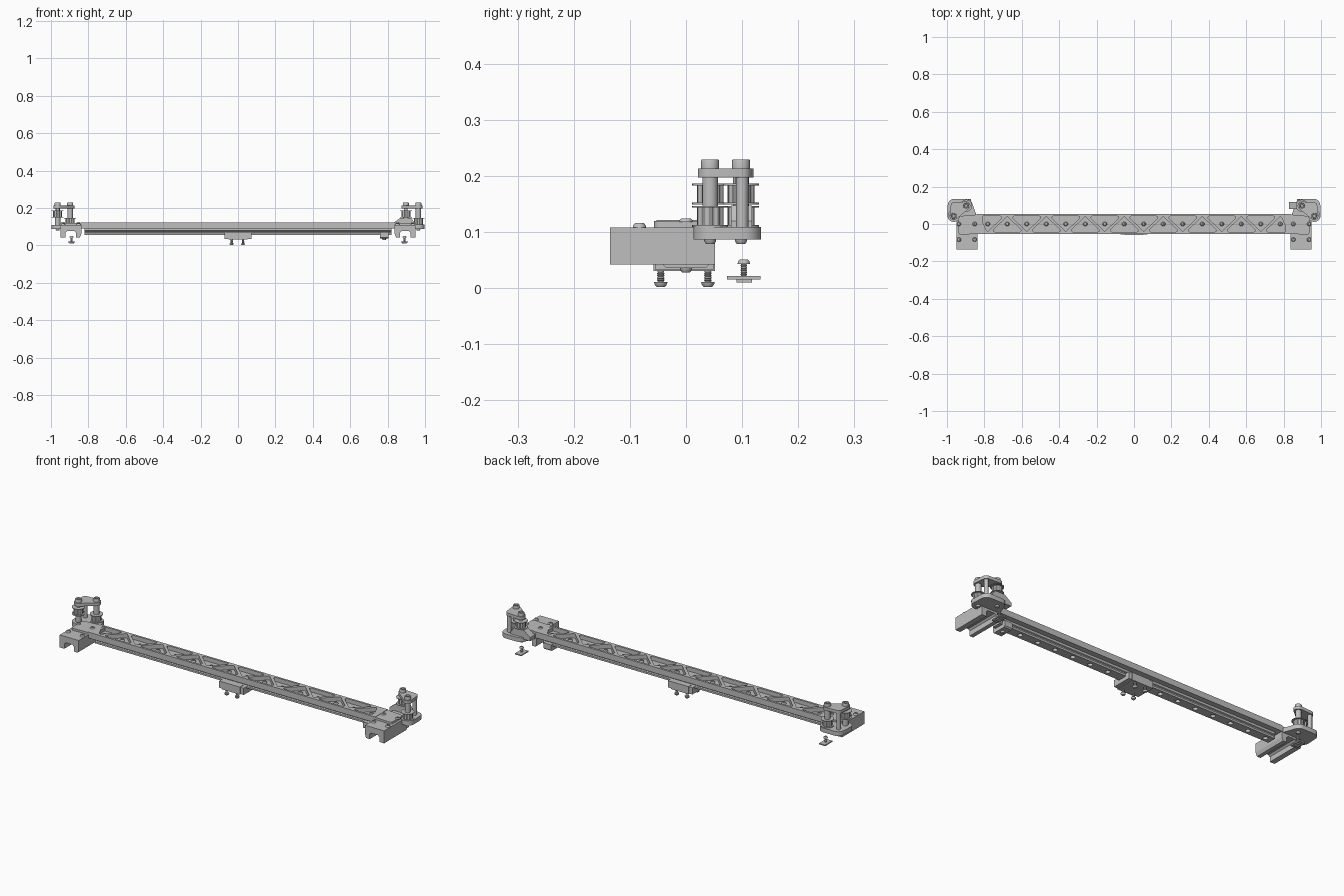
import bpy, bmesh, math
from mathutils import Vector

if "Cube" in bpy.data.objects:
    bpy.data.objects.remove(bpy.data.objects["Cube"])

grey = bpy.data.materials.new("plain grey")
grey.diffuse_color = (0.52, 0.52, 0.52, 1)
grey.use_nodes = True
grey.node_tree.nodes["Principled BSDF"].inputs["Base Color"].default_value = grey.diffuse_color


def finish(bm, name, smooth=True):
    bmesh.ops.recalc_face_normals(bm, faces=bm.faces)
    me = bpy.data.meshes.new(name)
    bm.to_mesh(me)
    bm.free()
    me.materials.append(grey)
    ob = bpy.data.objects.new(name, me)
    bpy.context.collection.objects.link(ob)
    if smooth:
        bpy.ops.object.select_all(action='DESELECT')
        ob.select_set(True)
        bpy.context.view_layer.objects.active = ob
        bpy.ops.object.shade_smooth_by_angle(angle=math.radians(35))
    return ob


def prism(bm, pts, axis, a, b):
    """Extrude a 2D outline from a to b along an axis."""
    def at(p, t):
        return {'x': (t, p[0], p[1]), 'y': (p[0], t, p[1]), 'z': (p[0], p[1], t)}[axis]
    lo = [bm.verts.new(at(p, a)) for p in pts]
    hi = [bm.verts.new(at(p, b)) for p in pts]
    bm.faces.new(lo)
    bm.faces.new(hi[::-1])
    n = len(pts)
    for i in range(n):
        bm.faces.new((lo[i], lo[(i + 1) % n], hi[(i + 1) % n], hi[i]))


def circle(x, y, r, n=24):
    return [(x + r * math.cos(math.tau * i / n), y + r * math.sin(math.tau * i / n)) for i in range(n)]


def hull(circles, n=24):
    """Outline that wraps around several circles."""
    pts = sorted(set((round(p[0], 5), round(p[1], 5)) for c in circles for p in circle(*c, n)))
    def half(seq):
        out = []
        for p in seq:
            while len(out) > 1 and ((out[-1][0] - out[-2][0]) * (p[1] - out[-2][1])
                                    - (out[-1][1] - out[-2][1]) * (p[0] - out[-2][0])) <= 1e-9:
                out.pop()
            out.append(p)
        return out[:-1]
    return half(pts) + half(pts[::-1])


def lathe(bm, x, y, prof, n=20):
    """Revolve (radius, z) pairs around a vertical axis, with flat caps."""
    rings = [[bm.verts.new((px, py, z)) for px, py in circle(x, y, r, n)] for r, z in prof]
    for a, b in zip(rings, rings[1:]):
        for i in range(n):
            bm.faces.new((a[i], a[(i + 1) % n], b[(i + 1) % n], b[i]))
    bm.faces.new(rings[0])
    bm.faces.new(rings[-1][::-1])


def box(bm, x0, x1, y0, y1, z0, z1):
    prism(bm, [(x0, y0), (x1, y0), (x1, y1), (x0, y1)], 'z', z0, z1)


def dome(z, r, h, up=1):
    """Button head with a hex socket, base at z."""
    return [(r, z), (r * .93, z + up * h * .5), (r * .65, z + up * h),
            (r * .4, z + up * h), (r * .38, z + up * h * .4)]


def thread(r, z0, z1, pitch=.004):
    prof = []
    for i in range(int((z1 - z0) / pitch)):
        prof += [(r, z0 + pitch * i), (r * .75, z0 + pitch * (i + .5))]
    return prof + [(r, z1)]


def cut(ob, bm, name):
    cutter = finish(bm, name, False)
    cutter.hide_render = True
    mod = ob.modifiers.new("cut", 'BOOLEAN')
    mod.object = cutter
    mod.solver = 'EXACT'
    bpy.context.view_layer.objects.active = ob
    bpy.ops.object.modifier_apply(modifier=mod.name)
    bpy.data.objects.remove(cutter)


# Long beam with triangular truss pockets
bm = bmesh.new()
box(bm, -.84, .84, -.053, .053, .09, .121)
beam = finish(bm, "truss_beam", False)
xs = [-.782 + .1043 * i for i in range(16)]
bm = bmesh.new()
for i, x in enumerate(xs):
    s = 1 if i % 2 else -1
    lim = lambda v: max(-.812, min(.812, v))
    prism(bm, hull([(x, s * .029, .008), (lim(x - .066), -s * .034, .008),
                    (lim(x + .066), -s * .034, .008)], 12), 'z', .099, .14)
cut(beam, bm, "pocket_cutter")

# Rail below the beam, waisted sides and mounting holes
bm = bmesh.new()
half = [(.024, .056), (.025, .058), (.025, .066), (.019, .069), (.019, .075), (.025, .078), (.025, .09)]
prism(bm, half + [(-y, z) for y, z in half[::-1]], 'x', -.82, .82)
rail = finish(bm, "linear_rail", False)
bm = bmesh.new()
for x in xs:
    prism(bm, circle(x, 0, .012, 16), 'z', .04, .074)
cut(rail, bm, "hole_cutter")

# Screws sitting in the beam pockets
bm = bmesh.new()
for x in xs:
    lathe(bm, x, 0, dome(.0985, .012, .009), 16)
finish(bm, "beam_screws")

# Carriage with end caps and two pairs of screws
bm = bmesh.new()
c = .006
prism(bm, [(-.058, .03), (.052, .03), (.052, .07), (.027, .07), (.027, .054),
           (-.027, .054), (-.027, .07), (-.058, .07)], 'x', -.052, .052)
for s in (-1, 1):
    prism(bm, [(-.055, .033), (.049, .033), (.049, .068), (.026, .068), (.026, .053),
               (-.026, .053), (-.026, .068), (-.055, .068)], 'x', s * .052, s * .072)
finish(bm, "carriage", False)
bm = bmesh.new()
for x in (-.034, .027):
    for y in (-.045, .039):
        lathe(bm, x, y, dome(.011, .012, .009, -1))
        lathe(bm, x, y, thread(.007, .01, .032))
finish(bm, "carriage_screws")

# Small rail stop near the right end
bm = bmesh.new()
prism(bm, [(-.042, .042), (-.036, .036), (.036, .036), (.042, .042), (.042, .07), (.026, .07),
           (.026, .055), (-.026, .055), (-.026, .07), (-.042, .07)], 'x', .76, .805)
finish(bm, "rail_stop", False)
bm = bmesh.new()
lathe(bm, .782, 0, dome(.036, .011, .008, -1))
finish(bm, "rail_stop_screw")

for s, side in ((-1, "left"), (1, "right")):
    # Slotted end block
    bm = bmesh.new()
    prof = [(.838, .108), (.838, .06), (.845, .042), (.866, .042), (.866, .068), (.875, .076),
            (.913, .076), (.922, .068), (.922, .042), (.95, .042), (.95, .108)]
    prism(bm, [(s * x, z) for x, z in prof], 'y', -.135, .052)
    finish(bm, side + "_end_block", False)
    # Raised joint between beam and block
    bm = bmesh.new()
    prism(bm, hull([(s * .82, -.04, .012), (s * .82, .04, .012), (s * .925, -.044, .013),
                    (s * .925, .03, .013)]), 'z', .1, .119)
    finish(bm, side + "_beam_joint")
    # Block screws
    bm = bmesh.new()
    for x in (.852, .936):
        lathe(bm, s * x, 0, dome(.118, .012, .006))
        lathe(bm, s * x, -.083, dome(.107, .012, .009))
    finish(bm, side + "_block_screws")
    # Rounded pulley base plate and top cap plate
    outer, inner = (s * .964, .043), (s * .897, .098)
    bm = bmesh.new()
    prism(bm, hull([(s * .964, .047, .034), (s * .962, .1, .034), (s * .897, .1, .034),
                    (s * .868, .045, .025)]), 'z', .086, .109)
    finish(bm, side + "_pulley_base")
    bm = bmesh.new()
    prism(bm, hull([(*outer, .022), (*inner, .022), (s * .962, .098, .018)]), 'z', .197, .213)
    finish(bm, side + "_pulley_cap")
    # Axle posts, socket heads on top, button heads below
    bm = bmesh.new()
    for p in (outer, inner):
        lathe(bm, *p, [(.01, .105), (.01, .198)])
        lathe(bm, *p, [(.016, .212), (.016, .227), (.015, .229), (.009, .229), (.008, .22)])
        lathe(bm, *p, dome(.087, .011, .009, -1))
    lathe(bm, s * .964, .1, [(.011, .105), (.011, .198)], 12)
    finish(bm, side + "_axle_posts")
    # Flanged toothed pulleys, one high and one low
    for p, z, label in ((outer, .149 if s < 0 else .109, "outer"), (inner, .109 if s < 0 else .149, "inner")):
        bm = bmesh.new()
        for f in (z, z + .034):
            lathe(bm, *p, [(.032, f), (.032, f + .003)], 32)
        n = 40
        teeth = []
        for i in range(n):
            r = .024 if i % 4 < 2 else .021
            a = math.tau * i / n
            teeth.append((p[0] + r * math.cos(a), p[1] + r * math.sin(a)))
        prism(bm, teeth, 'z', z + .001, z + .035)
        # spacer collar on the free side of the pulley
        a, b = (z + .036, .198) if z < .12 else (.108, z + .001)
        lathe(bm, *p, [(.014, a), (.014, b)])
        finish(bm, side + "_" + label + "_pulley")
    # Loose clamp plate with its screw under the base
    bm = bmesh.new()
    box(bm, s * .89 - .018, s * .89 + .018, .073, .133, .015, .021)
    box(bm, s * .89 - .012, s * .89 + .012, .09, .118, .01, .016)
    lathe(bm, s * .89, .103, thread(.006, .02, .046))
    lathe(bm, s * .89, .103, dome(.043, .011, .008))
    finish(bm, side + "_clamp_plate")

# Sloped riser under the high pulley at the right end
bm = bmesh.new()
prism(bm, [(.83, .1), (.83, .119), (.868, .147), (.925, .147), (.945, .119), (.945, .1)], 'y', .08, .118)
finish(bm, "right_riser", False)
